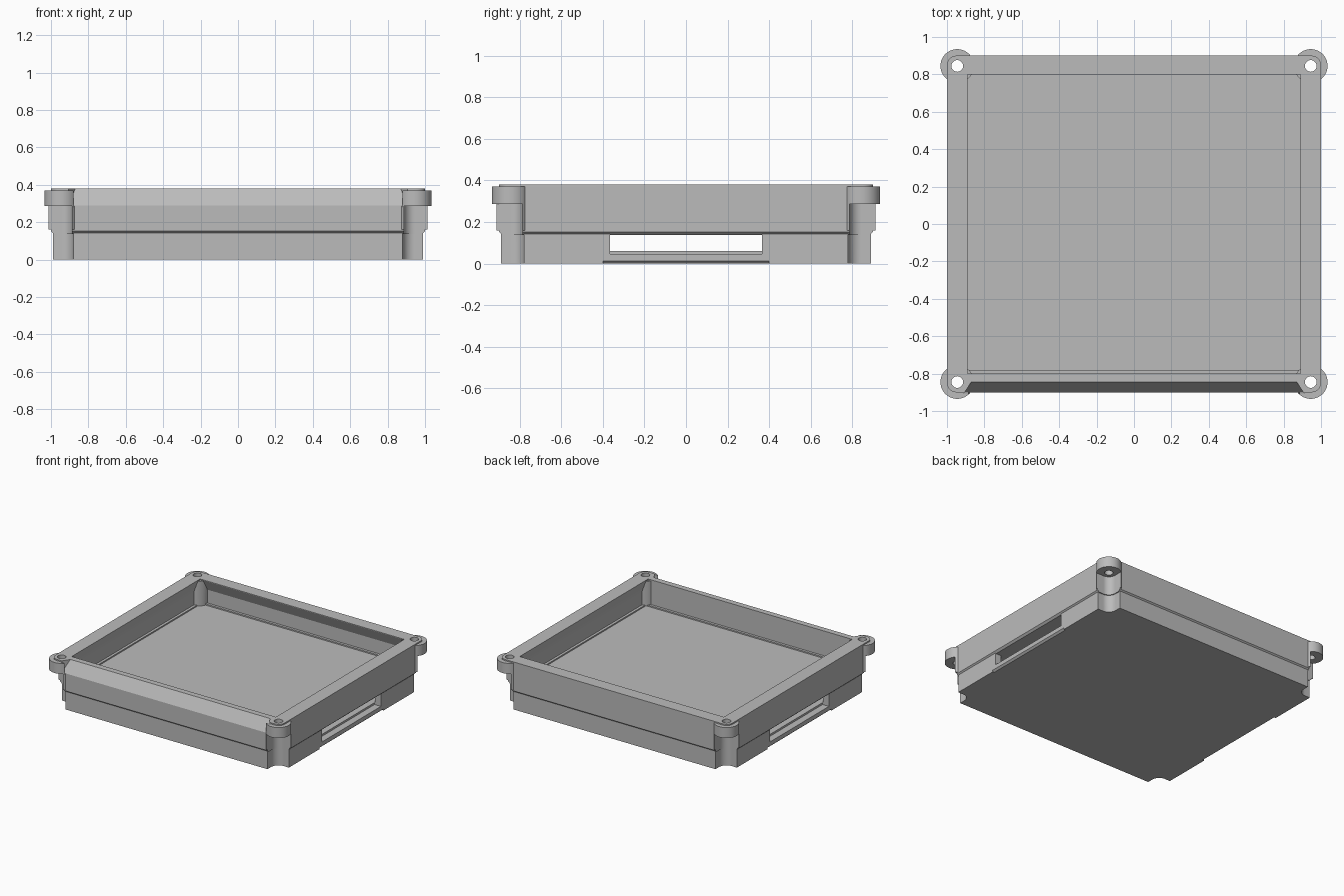
import bpy, bmesh, math
from mathutils import Matrix

cube = bpy.data.objects.get("Cube")
if cube:
    bpy.data.objects.remove(cube, do_unlink=True)

grey = bpy.data.materials.new("plain grey")
grey.use_nodes = True
COLOUR = (0.5, 0.5, 0.5, 1)
grey.diffuse_color = COLOUR
grey.node_tree.nodes["Principled BSDF"].inputs["Base Color"].default_value = COLOUR

HOLE_X, HOLE_Y = 0.945, 0.845
CORNERS = [(sx, sy) for sx in (-1, 1) for sy in (-1, 1)]


def finish(name, bm):
    bmesh.ops.recalc_face_normals(bm, faces=bm.faces)
    mesh = bpy.data.meshes.new(name)
    bm.to_mesh(mesh)
    bm.free()
    mesh.materials.append(grey)
    obj = bpy.data.objects.new(name, mesh)
    bpy.context.collection.objects.link(obj)
    return obj


def loft(name, rings, steps=8):
    """Stack rounded rectangles given as (half_x, y_min, y_max, radius, z)."""
    bm = bmesh.new()
    loops = []
    for hx, y0, y1, r, z in rings:
        loop = []
        for q, (sx, y) in enumerate([(1, y1), (-1, y1), (-1, y0), (1, y0)]):
            cx = sx * (hx - r)
            cy = y - r if y == y1 else y + r
            for i in range(steps + 1):
                a = math.pi / 2 * (q + i / steps)
                loop.append(bm.verts.new((cx + r * math.cos(a), cy + r * math.sin(a), z)))
        loops.append(loop)
    n = len(loops[0])
    for low, high in zip(loops, loops[1:]):
        for i in range(n):
            j = (i + 1) % n
            bm.faces.new((low[i], low[j], high[j], high[i]))
    bm.faces.new(loops[0])
    bm.faces.new(loops[-1])
    return finish(name, bm)


def box(name, x0, x1, y0, y1, z0, z1):
    bm = bmesh.new()
    bmesh.ops.create_cube(bm, size=1)
    for v in bm.verts:
        v.co = [lo + (c + 0.5) * (hi - lo) for c, lo, hi in
                zip(v.co, (x0, y0, z0), (x1, y1, z1))]
    return finish(name, bm)


def cylinder(name, x, y, r, z0, z1):
    bm = bmesh.new()
    bmesh.ops.create_cone(bm, cap_ends=True, segments=40, radius1=r, radius2=r,
                          depth=z1 - z0,
                          matrix=Matrix.Translation((x, y, (z0 + z1) / 2)))
    return finish(name, bm)


def hull(name, points):
    bm = bmesh.new()
    for p in points:
        bm.verts.new(p)
    bmesh.ops.convex_hull(bm, input=bm.verts)
    return finish(name, bm)


def combine(obj, tool, operation="DIFFERENCE"):
    tool.hide_render = True
    mod = obj.modifiers.new("combine", "BOOLEAN")
    mod.operation = operation
    mod.solver = "EXACT"
    mod.object = tool
    bpy.context.view_layer.objects.active = obj
    bpy.ops.object.modifier_apply(modifier=mod.name)
    bpy.data.objects.remove(tool, do_unlink=True)


def scoop(sx, sy, r, z0, z1):
    """Round-backed corner recess, open towards both outer sides."""
    pts = []
    for i in range(17):
        a = math.pi / 2 * i / 16
        pts.append((HOLE_X - r * math.cos(a), HOLE_Y - r * math.sin(a)))
    pts += [(1.1, HOLE_Y - r), (1.1, 1.1), (HOLE_X - r, 1.1)]
    return hull("scoop", [(sx * x, sy * y, z) for x, y in pts for z in (z0, z1)])


def smooth(obj):
    bpy.ops.object.select_all(action="DESELECT")
    obj.select_set(True)
    bpy.context.view_layer.objects.active = obj
    bpy.ops.object.shade_smooth_by_angle(angle=math.radians(25))


# Lower tray: shallow hollow box with corner posts and scoops
tray = loft("lower_tray", [(0.99, -0.89, 0.89, 0.03, 0), (0.99, -0.89, 0.89, 0.03, 0.142)])
combine(tray, box("cavity", -0.94, 0.94, -0.84, 0.84, 0.06, 0.3))
for sx, sy in CORNERS:
    combine(tray, cylinder("post", sx * 0.92, sy * 0.82, 0.065, 0.03, 0.142), "UNION")
for sx, sy in CORNERS:
    combine(tray, scoop(sx, sy, 0.065, -0.1, 0.3))

# Side windows and the small bevel beneath each of them
for s in (-1, 1):
    xs = sorted((s * 0.935, s * 1.1))
    combine(tray, box("window", *xs, -0.365, 0.365, 0.045, 0.3))
    combine(tray, hull("finger_bevel", [(s * x, y, z) for y in (-0.4, 0.4)
                                        for x, z in ((0.965, -0.01), (1.0, 0.022), (1.0, -0.01))]))

# Upper frame: walls with a chamfered lower edge
frame = loft("upper_frame", [
    (0.985, -0.885, 0.885, 0.04, 0.138),
    (1.0, -0.9, 0.9, 0.05, 0.152),
    (1.0, -0.9, 0.9, 0.05, 0.38)])

# Open well with an overhanging rim, a narrow ledge and a sunken panel
combine(frame, loft("well", [
    (0.915, -0.8, 0.84, 0.005, 0.185),
    (0.915, -0.8, 0.84, 0.005, 0.29),
    (0.89, -0.8, 0.8, 0.005, 0.375),
    (0.89, -0.8, 0.8, 0.005, 0.5)]))
combine(frame, box("panel_recess", -0.895, 0.895, -0.78, 0.82, 0.175, 0.25))

# Corner posts, screw recesses and screw holes
for sx, sy in CORNERS:
    combine(frame, cylinder("post", sx * HOLE_X, sy * HOLE_Y, 0.09, 0.16, 0.37), "UNION")
for sx, sy in CORNERS:
    combine(frame, scoop(sx, sy, 0.058, 0.05, 0.287))
    combine(frame, cylinder("screw_hole", sx * HOLE_X, sy * HOLE_Y, 0.031, 0.2, 0.5))

# Sloping front edge between the two front bosses
combine(frame, hull("front_slope", [(s * x, y, z) for s in (-1, 1) for x, y, z in (
    (0.909, -0.906, 0.28), (0.909, -0.906, 0.39), (0.866, -0.839, 0.39))]))

for part in (tray, frame):
    smooth(part)
